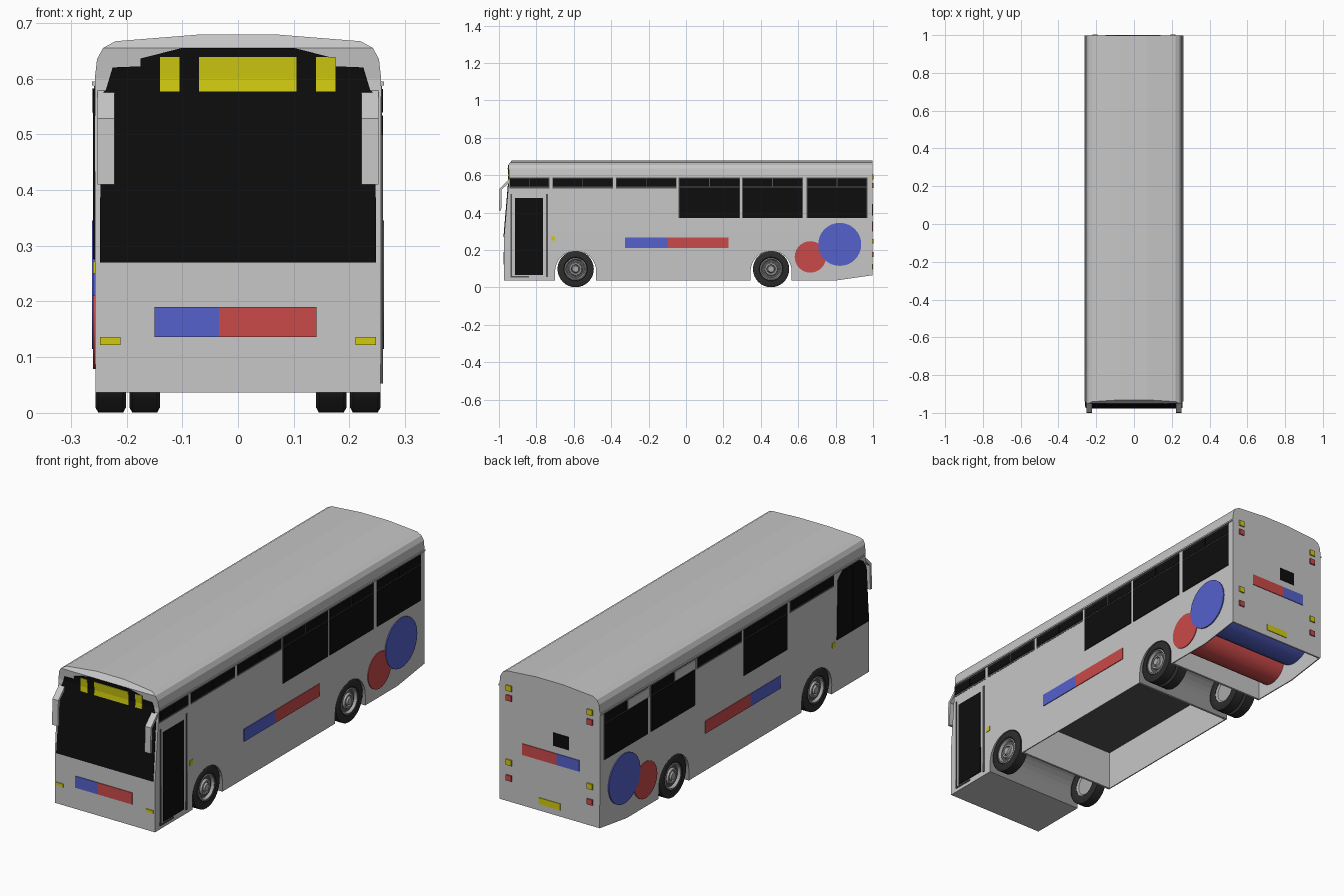
import bpy, bmesh, math
from mathutils import Vector

cube = bpy.data.objects.get("Cube")
if cube:
    bpy.data.objects.remove(cube, do_unlink=True)


def material(name, r, g, b):
    m = bpy.data.materials.new(name)
    m.use_nodes = True
    m.diffuse_color = (r, g, b, 1)
    m.node_tree.nodes["Principled BSDF"].inputs["Base Color"].default_value = (r, g, b, 1)
    return m


PAINT = material("body grey", .57, .57, .57)
GLASS = material("black glass", .004, .004, .004)
YELLOW = material("yellow", .64, .6, .005)
BLUE = material("blue", .09, .12, .6)
RED = material("red", .6, .067, .067)
TYRE = material("tyre rubber", .025, .025, .025)
METAL = material("wheel metal", .4, .4, .4)
DARK = material("dark grey", .09, .09, .09)
ARCH = material("arch grey", .3, .3, .3)


def finish(name, bm, mat, smooth=None):
    bmesh.ops.recalc_face_normals(bm, faces=bm.faces)
    me = bpy.data.meshes.new(name)
    bm.to_mesh(me)
    bm.free()
    me.materials.append(mat)
    ob = bpy.data.objects.new(name, me)
    bpy.context.collection.objects.link(ob)
    if smooth:
        bpy.ops.object.select_all(action="DESELECT")
        bpy.context.view_layer.objects.active = ob
        ob.select_set(True)
        bpy.ops.object.shade_smooth_by_angle(angle=math.radians(smooth))
    return ob


def extrude(pts, axis, a, b):
    """Prism from a 2D outline: (y, z) along x, or (x, z) along y."""
    bm = bmesh.new()
    put = (lambda p: (a, p[0], p[1])) if axis == "x" else (lambda p: (p[0], a, p[1]))
    face = bm.faces.new([bm.verts.new(put(p)) for p in pts])
    new = bmesh.ops.extrude_face_region(bm, geom=[face])["geom"]
    shift = Vector((b - a, 0, 0)) if axis == "x" else Vector((0, b - a, 0))
    bmesh.ops.translate(bm, verts=[v for v in new if isinstance(v, bmesh.types.BMVert)], vec=shift)
    return bm


def rect(u0, u1, v0, v1):
    return [(u0, v0), (u1, v0), (u1, v1), (u0, v1)]


def circle(u, v, r, n=32):
    return [(u + r * math.cos(math.tau * i / n), v + r * math.sin(math.tau * i / n)) for i in range(n)]


def mirrored(half):
    return half + [(-x, z) for x, z in reversed(half)]


def cut(bm, co, no):
    bmesh.ops.bisect_plane(bm, geom=bm.verts[:] + bm.edges[:] + bm.faces[:], plane_co=co, plane_no=no)


# Front slope: y of the front surface at each height
SLOPE = [(0, -.973), (.27, -.973), (.6, -.945), (.655, -.95), (.69, -.922)]


def front_y(z):
    for (z0, y0), (z1, y1) in zip(SLOPE, SLOPE[1:]):
        if z <= z1:
            return y0 + (y1 - y0) * (z - z0) / (z1 - z0)
    return SLOPE[-1][1]


def drape(bm):
    for z, _ in SLOPE[1:-1]:
        cut(bm, (0, 0, z), (0, 0, 1))
    for v in bm.verts:
        if v.co.y < .5:
            v.co.y += front_y(v.co.z)


def front_plate(name, pts, mat, lift):
    bm = extrude(pts, "y", .002, -lift)
    drape(bm)
    finish(name, bm, mat)


def side_plate(name, s, pts, mat, lift=.003):
    finish(name, extrude(pts, "x", s * .2555, s * (.257 + lift)), mat)


def back_plate(name, pts, mat, lift=.003):
    finish(name, extrude(pts, "y", .997, .997 + lift), mat)


# Body shell
section = mirrored([(.256, .037), (.257, .3), (.257, .6), (.253, .635), (.242, .655), (.22, .667), (.07, .679)])
bm = extrude(section, "y", 0, .997)
drape(bm)
cut(bm, (0, .8, 0), (0, 1, 0))
for v in bm.verts:
    if v.co.y > .9 and v.co.z < .1:
        v.co.z = .065
body = finish("body", bm, PAINT)

# Wheel arches and the open underside
AXLES = {"front": -.59, "rear": .455}
cutters = []
for y in AXLES.values():
    arc = [(y + .11 * math.cos(math.pi * i / 16), .085 + .11 * math.sin(math.pi * i / 16)) for i in range(17)]
    cutters.append(extrude(arc + [(y - .11, 0), (y + .11, 0)], "x", -.4, .4))
cutters.append(extrude(rect(-.47, .335, 0, .22), "x", -.251, .251))
cutters.append(extrude(rect(.575, .99, 0, .36), "x", -.251, .251))
for bm in cutters:
    cutter = finish("cutter", bm, PAINT)
    cutter.hide_render = True
    mod = body.modifiers.new("cut", "BOOLEAN")
    mod.object, mod.solver = cutter, "EXACT"
    bpy.context.view_layer.objects.active = body
    bpy.ops.object.modifier_apply(modifier=mod.name)
    bpy.data.objects.remove(cutter, do_unlink=True)
body.data.materials.clear()
for m in (PAINT, DARK, ARCH):
    body.data.materials.append(m)
for p in body.data.polygons:
    c, n = p.center, p.normal
    in_arch = any(abs(c.y - y) < .112 for y in AXLES.values()) and .04 < c.z < .2
    p.material_index = 1 if n.z < -.9 and .2 < c.z < .3 else 2 if in_arch and abs(n.x) < .1 else 0

# Windscreen, destination signs, front stripe and lamps
front_plate("windscreen", mirrored([(.248, .27), (.246, .57), (.237, .58), (.225, .62), (.175, .622),
                                    (.175, .636), (.1, .655)]), GLASS, .003)
for i, (a, b) in enumerate([(-.14, -.105), (-.07, .105), (.14, .175)]):
    front_plate(f"destination_sign_{i}", rect(a, b, .577, .639), YELLOW, .005)
front_plate("front_stripe_blue", rect(-.15, -.034, .136, .19), BLUE, .003)
front_plate("front_stripe_red", rect(-.034, .141, .136, .19), RED, .003)
for s, side in ((1, "left"), (-1, "right")):
    front_plate(f"front_lamp_{side}", rect(min(s * .211, s * .248), max(s * .211, s * .248), .122, .136), YELLOW, .004)


# Side windows
def window(s, name, y0, y1, z0):
    side_plate(name + "_frame", s, rect(y0, y1, z0, .587), DARK, .001)
    mid = (y0 + y1) / 2
    e = .004
    if z0 < .5:
        side_plate(name + "_lower_glass", s, rect(y0 + e, y1 - e, z0, .534), GLASS)
    side_plate(name + "_upper_glass_a", s, rect(y0 + e, mid - .002, .539, .581), GLASS)
    side_plate(name + "_upper_glass_b", s, rect(mid + .002, y1 - e, .539, .581), GLASS)


BAYS = [(-.715, -.39), (-.375, -.05), (-.04, .29), (.3, .625), (.645, .97)]
TALL = {1: (2, 3, 4), -1: (1, 3, 4)}
for s, side in ((1, "left"), (-1, "right")):
    for i, (a, b) in enumerate(BAYS):
        window(s, f"{side}_window_{i}", a, b, .37 if i in TALL[s] else .53)
    side_plate(f"{side}_gutter", s, rect(-.94, .997, .588, .595), PAINT, .005)
    # Side stripe, marker lamp
    side_plate(f"{side}_stripe_blue", s, rect(-.325, -.1, .21, .268), BLUE)
    side_plate(f"{side}_stripe_red", s, rect(-.1, .228, .21, .268), RED)
    side_plate(f"{side}_marker_lamp", s, rect(-.722, -.7, .25, .272), YELLOW)
    # Mirror with sloping arm
    arm = [(-.94, .585), (-.997, .528), (-1, .41), (-.988, .41), (-.986, .522), (-.938, .568)]
    finish(f"{side}_mirror", extrude(arm, "x", s * .222, s * .252), PAINT)
for i, (a, b) in enumerate([(.64, .8), (.3, .455)]):
    side_plate(f"hopper_pane_{i}", -1, rect(a, b, .539, .582), PAINT, .005)

# Driver's window
for name, pts in (("rear", [(-.735, .275), (-.845, .275), (-.845, .582), (-.775, .582), (-.742, .55)]),
                  ("front", [(-.849, .275), (-.967, .275), (-.95, .53), (-.925, .57), (-.9, .582), (-.849, .582)])):
    side_plate(f"driver_window_{name}", -1, pts, GLASS)

# Passenger door
window(1, "door_top_window", -.945, -.73, .53)
side_plate("door_glass", 1, rect(-.915, -.765, .065, .478), GLASS)
for name, pts in (("front_post", rect(-.938, -.93, .055, .5)), ("rear_post", rect(-.748, -.739, .055, .5)),
                  ("sill", rect(-.938, -.84, .053, .06))):
    side_plate(f"door_{name}", 1, pts, DARK)

# Coloured drums running across the rear
finish("red_drum", extrude(circle(.665, .163, .084), "x", -.26, .26), RED, 30)
finish("blue_drum", extrude(circle(.822, .23, .115), "x", -.262, .262), BLUE, 30)

# Back panel details
back_plate("back_stripe_red", rect(-.036, .14, .3, .352), RED)
back_plate("back_stripe_blue", rect(-.152, -.036, .3, .352), BLUE)
back_plate("back_hatch", rect(-.1, -.018, .385, .445), GLASS)
back_plate("number_plate", rect(-.056, .056, .095, .125), YELLOW)
for s, side in ((1, "left"), (-1, "right")):
    for z, mat in ((.59, YELLOW), (.545, RED), (.247, YELLOW), (.175, RED)):
        back_plate(f"back_lamp_{side}", [(s * .207 + u, z + v) for u, v in rect(-.014, .014, -.013, .013)], mat, .006)


# Wheels
def lathe(name, profile, x, y, s, mat):
    bm = bmesh.new()
    vs = [bm.verts.new((x + s * u, y, .098 + r)) for u, r in profile]
    es = [bm.edges.new(e) for e in zip(vs, vs[1:])]
    bmesh.ops.spin(bm, geom=vs + es, cent=(x, y, .098), axis=(1, 0, 0), angle=math.tau, steps=32)
    bmesh.ops.remove_doubles(bm, verts=bm.verts, dist=.0001)
    return finish(name, bm, mat, 35)


TYRE_RING = [(.004, .058), (0, .064), (0, .088), (.005, .097), (.05, .097), (.055, .088), (.055, .064), (.05, .058),
             (.004, .058)]
RIM = [(.012, 0), (.012, .05), (.004, .06), (.051, .06), (.053, .054), (.041, .048), (.041, .036), (.05, .032),
       (.05, .024), (.043, .021), (.054, .016), (.054, 0)]
for s, side in ((1, "left"), (-1, "right")):
    for end, y in AXLES.items():
        for inner, x in ((("outer", .201), ("inner", .14)) if end == "rear" else (("outer", .201),)):
            lathe(f"{end}_{side}_{inner}_tyre", TYRE_RING, s * x, y, s, TYRE)
            lathe(f"{end}_{side}_{inner}_rim", RIM, s * x, y, s, METAL)
            groove = [(.0535, .04), (.0535, .047), (.0415, .047), (.0415, .04)]
            lathe(f"{end}_{side}_{inner}_rim_shadow", [(.0415, .037), (.0418, .047)], s * x, y, s, DARK)
